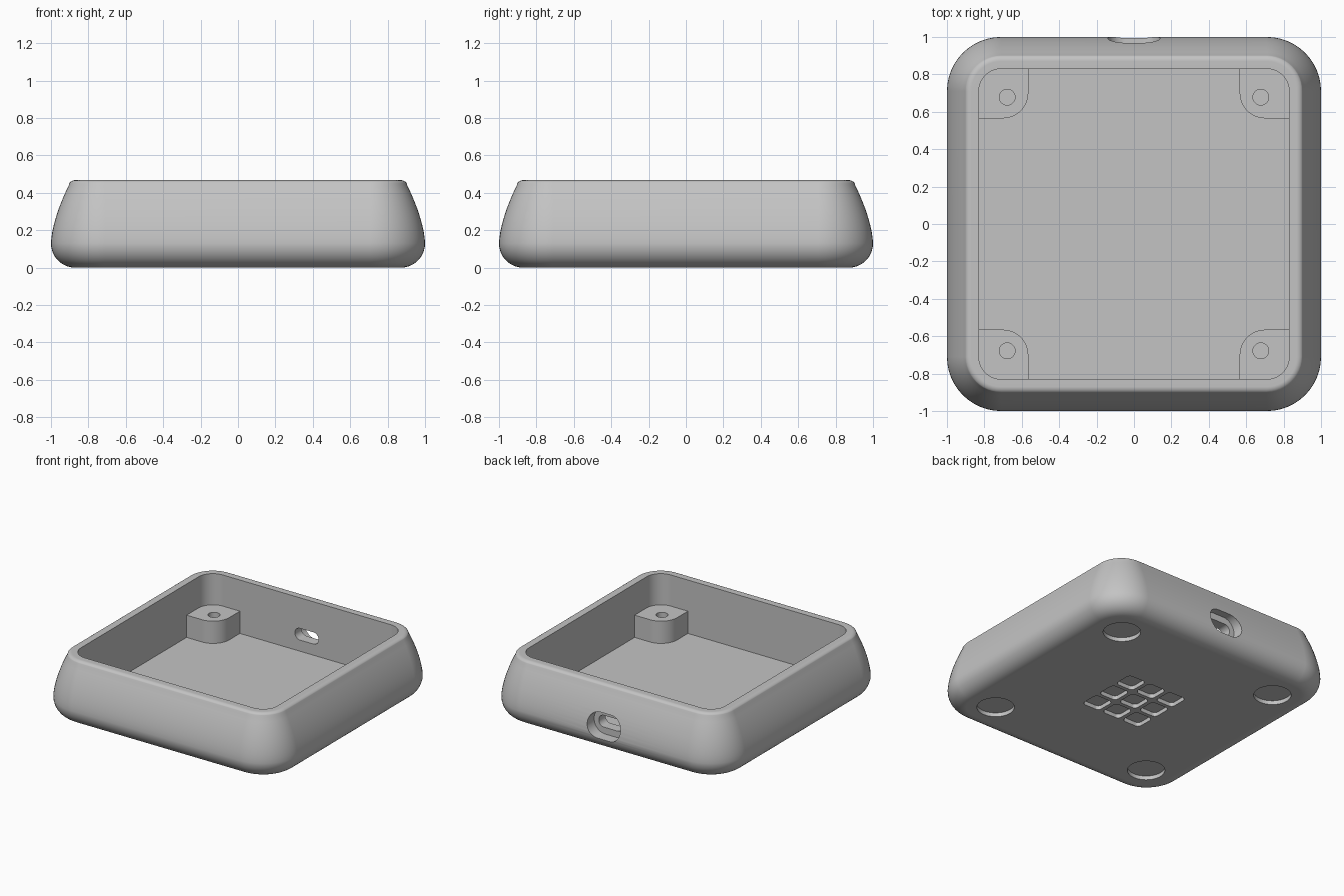
import bpy, bmesh
from math import sin, cos, pi, radians
from mathutils import Vector

if "Cube" in bpy.data.objects:
    bpy.data.objects.remove(bpy.data.objects["Cube"], do_unlink=True)

grey = bpy.data.materials.new("light_grey_plastic")
grey.use_nodes = True
grey.diffuse_color = (0.55, 0.55, 0.55, 1)
grey.node_tree.nodes["Principled BSDF"].inputs["Base Color"].default_value = (0.55, 0.55, 0.55, 1)


def rounded_rect(hx, hy, r, cx=0, cy=0, steps=12):
    """Counter-clockwise outline of a rectangle with rounded corners."""
    pts = []
    for k, (sx, sy) in enumerate([(1, 1), (-1, 1), (-1, -1), (1, -1)]):
        for i in range(steps + 1):
            a = (k + i / steps) * pi / 2
            pts.append((cx + sx * (hx - r) + r * cos(a), cy + sy * (hy - r) + r * sin(a)))
    return pts


def loft(name, rings):
    """Closed solid through a list of matching 3D rings."""
    bm = bmesh.new()
    loops = [[bm.verts.new(p) for p in ring] for ring in rings]
    n = len(loops[0])
    for a, b in zip(loops, loops[1:]):
        for i in range(n):
            j = (i + 1) % n
            bm.faces.new((a[i], a[j], b[j], b[i]))
    bm.faces.new(loops[0][::-1])
    bm.faces.new(loops[-1])
    bmesh.ops.remove_doubles(bm, verts=bm.verts, dist=1e-5)
    bmesh.ops.recalc_face_normals(bm, faces=bm.faces)
    mesh = bpy.data.meshes.new(name)
    bm.to_mesh(mesh)
    bm.free()
    mesh.materials.append(grey)
    obj = bpy.data.objects.new(name, mesh)
    bpy.context.collection.objects.link(obj)
    return obj


def prism(name, outline, lo, hi, along_y=False):
    place = (lambda u, v, w: (u, w, v)) if along_y else (lambda u, v, w: (u, v, w))
    return loft(name, [[place(u, v, w) for u, v in outline] for w in (lo, hi)])


def apply(obj, mod):
    bpy.context.view_layer.objects.active = obj
    bpy.ops.object.modifier_apply(modifier=mod.name)


def cut(obj, cutter):
    mod = obj.modifiers.new("cut", 'BOOLEAN')
    mod.operation, mod.solver, mod.object = 'DIFFERENCE', 'EXACT', cutter
    apply(obj, mod)
    bpy.data.objects.remove(cutter, do_unlink=True)


def finish(obj):
    bpy.ops.object.select_all(action='DESELECT')
    obj.select_set(True)
    bpy.context.view_layer.objects.active = obj
    bpy.ops.object.shade_smooth_by_angle(angle=radians(32))
    mod = obj.modifiers.new("flat_normals", 'WEIGHTED_NORMAL')
    mod.keep_sharp = True
    apply(obj, mod)


# Side profile: bottom fillet, inward-leaning wall, rounded rim, then the cavity
FLOOR, TOP, CORNER = 0.06, 0.468, 0.71
profile = []
for i in range(11):
    a = -pi / 2 + i * pi / 20
    profile.append((0.87 + 0.13 * cos(a), 0.13 + 0.13 * sin(a)))
for i in range(1, 11):
    t = i / 10
    profile.append((1 - 0.095 * t ** 1.6, 0.13 + 0.31 * t))
for i in range(1, 7):
    a = radians(15 + 75 * i / 6)
    profile.append((0.87 + 0.035 * cos(a), TOP - 0.028 + 0.028 * sin(a)))
profile += [(0.83, TOP), (0.83, FLOOR)]

tray = loft("tray_shell", [[(x, y, z) for x, y in rounded_rect(w, w, w - CORNER)]
                           for w, z in profile])

# Cable port in the back wall: wide recess, narrow slot
cut(tray, prism("port_recess", rounded_rect(0.14, 0.095, 0.094, cy=0.19), 0.91, 1.1, True))
cut(tray, prism("port_slot", rounded_rect(0.1, 0.045, 0.044, cy=0.19), 0.78, 0.95, True))

# Underside: round foot pockets and a three by three grid of shallow pockets
for sx in (-1, 1):
    for sy in (-1, 1):
        cut(tray, prism("foot_pocket", rounded_rect(0.13, 0.13, 0.13, sx * 0.68, sy * 0.68),
                        -0.1, 0.03))
for i in (-1, 0, 1):
    for j in (-1, 0, 1):
        cell = rounded_rect(0.075, 0.075, 0.03, i * 0.18, j * 0.18, steps=5)
        cut(tray, prism("grid_pocket", cell, -0.1, 0.03))
finish(tray)

# Screw posts in the inner corners
for sx, side in ((-1, "right"), (1, "left")):
    for sy, end in ((-1, "front"), (1, "back")):
        arc = [(0.7 - 0.135 * cos(i * pi / 24), 0.7 - 0.135 * sin(i * pi / 24)) for i in range(13)]
        outline = arc + [(0.85, 0.565), (0.85, 0.85), (0.565, 0.85)]
        post = prism(f"screw_post_{end}_{side}", [(sx * x, sy * y) for x, y in outline],
                     FLOOR - 0.01, 0.23)
        cut(post, prism("screw_hole", rounded_rect(0.042, 0.042, 0.042, sx * 0.678, sy * 0.678),
                        FLOOR + 0.02, 0.4))
        finish(post)
